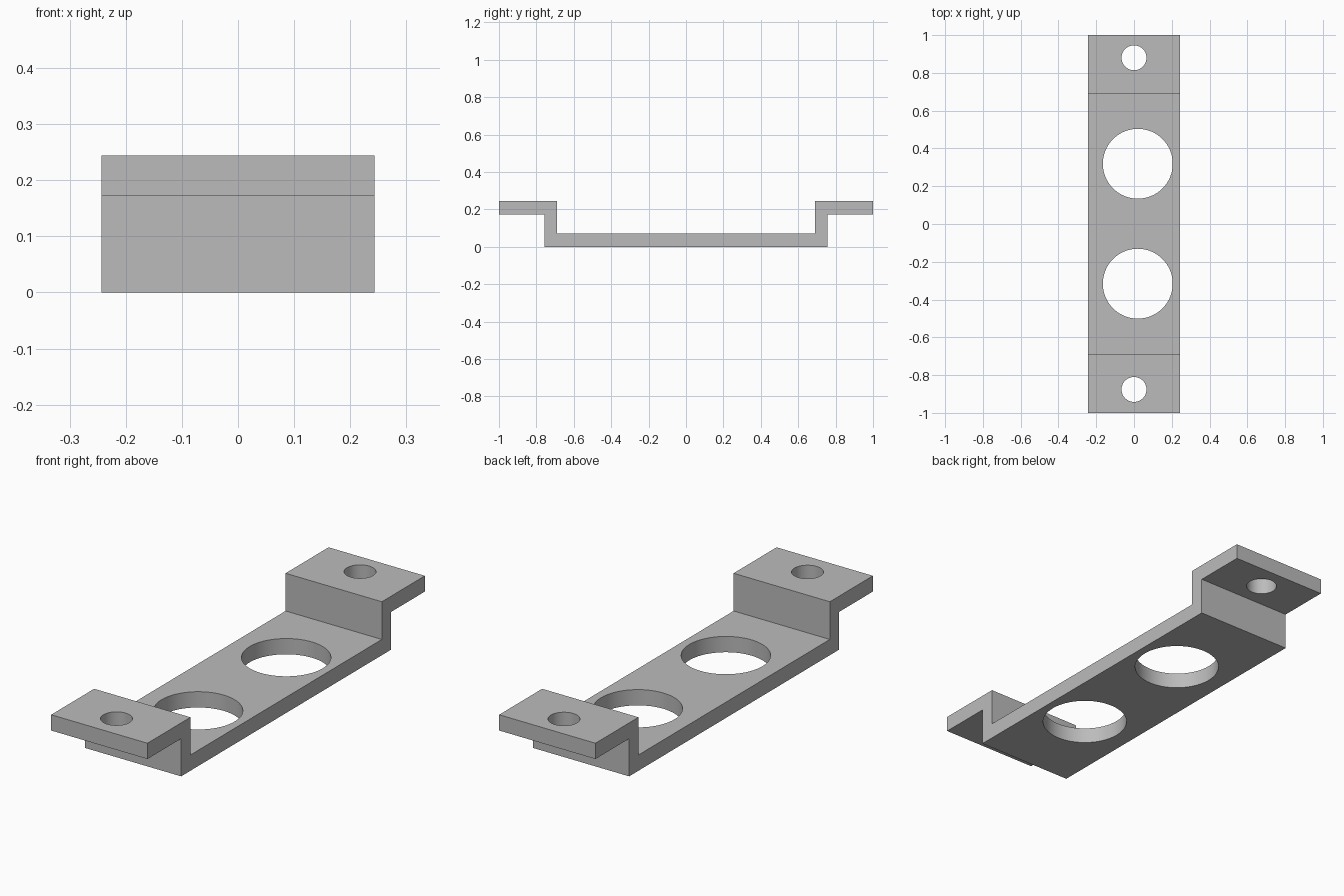
import bpy
import bmesh

cube = bpy.data.objects.get("Cube")
if cube:
    bpy.data.objects.remove(cube, do_unlink=True)

HALF_WIDTH = 0.243
HEIGHT = 0.244
THICK = 0.072
WALL_IN, WALL_OUT = 0.69, 0.757

# Single grey metal
grey = bpy.data.materials.new("plain_grey")
grey.use_nodes = True
colour = (0.5, 0.5, 0.5, 1)
grey.diffuse_color = colour
grey.node_tree.nodes["Principled BSDF"].inputs["Base Color"].default_value = colour


def link_mesh(name, bm):
    bmesh.ops.recalc_face_normals(bm, faces=bm.faces)
    mesh = bpy.data.meshes.new(name)
    bm.to_mesh(mesh)
    bm.free()
    mesh.materials.append(grey)
    obj = bpy.data.objects.new(name, mesh)
    bpy.context.collection.objects.link(obj)
    return obj


# Stepped strap: half profile mirrored in y, extruded across x
half = [(WALL_OUT, 0), (WALL_OUT, HEIGHT - THICK), (1, HEIGHT - THICK),
        (1, HEIGHT), (WALL_IN, HEIGHT), (WALL_IN, THICK)]
profile = half + [(-y, z) for y, z in reversed(half)]
bm = bmesh.new()
face = bm.faces.new([bm.verts.new((-HALF_WIDTH, y, z)) for y, z in profile])
extruded = bmesh.ops.extrude_face_region(bm, geom=[face])["geom"]
bmesh.ops.translate(bm, vec=(2 * HALF_WIDTH, 0, 0),
                    verts=[v for v in extruded if isinstance(v, bmesh.types.BMVert)])
bracket = link_mesh("mounting_bracket", bm)


# Round through-holes: two large in the base, one small in each tab
def drill(name, x, y, radius):
    bm = bmesh.new()
    bmesh.ops.create_cone(bm, cap_ends=True, segments=64, radius1=radius,
                          radius2=radius, depth=1)
    bmesh.ops.translate(bm, vec=(x, y, 0.1), verts=bm.verts)
    cutter = link_mesh(name, bm)
    mod = bracket.modifiers.new(name, "BOOLEAN")
    mod.operation = "DIFFERENCE"
    mod.solver = "EXACT"
    mod.object = cutter
    bpy.ops.object.modifier_apply(modifier=name)
    bpy.data.objects.remove(cutter, do_unlink=True)


bpy.ops.object.select_all(action="DESELECT")
bracket.select_set(True)
bpy.context.view_layer.objects.active = bracket
drill("front_large_hole", 0.02, -0.316, 0.185)
drill("back_large_hole", 0.02, 0.319, 0.185)
drill("front_screw_hole", 0, -0.876, 0.066)
drill("back_screw_hole", 0, 0.88, 0.066)
bpy.ops.object.shade_smooth_by_angle(angle=0.5)
